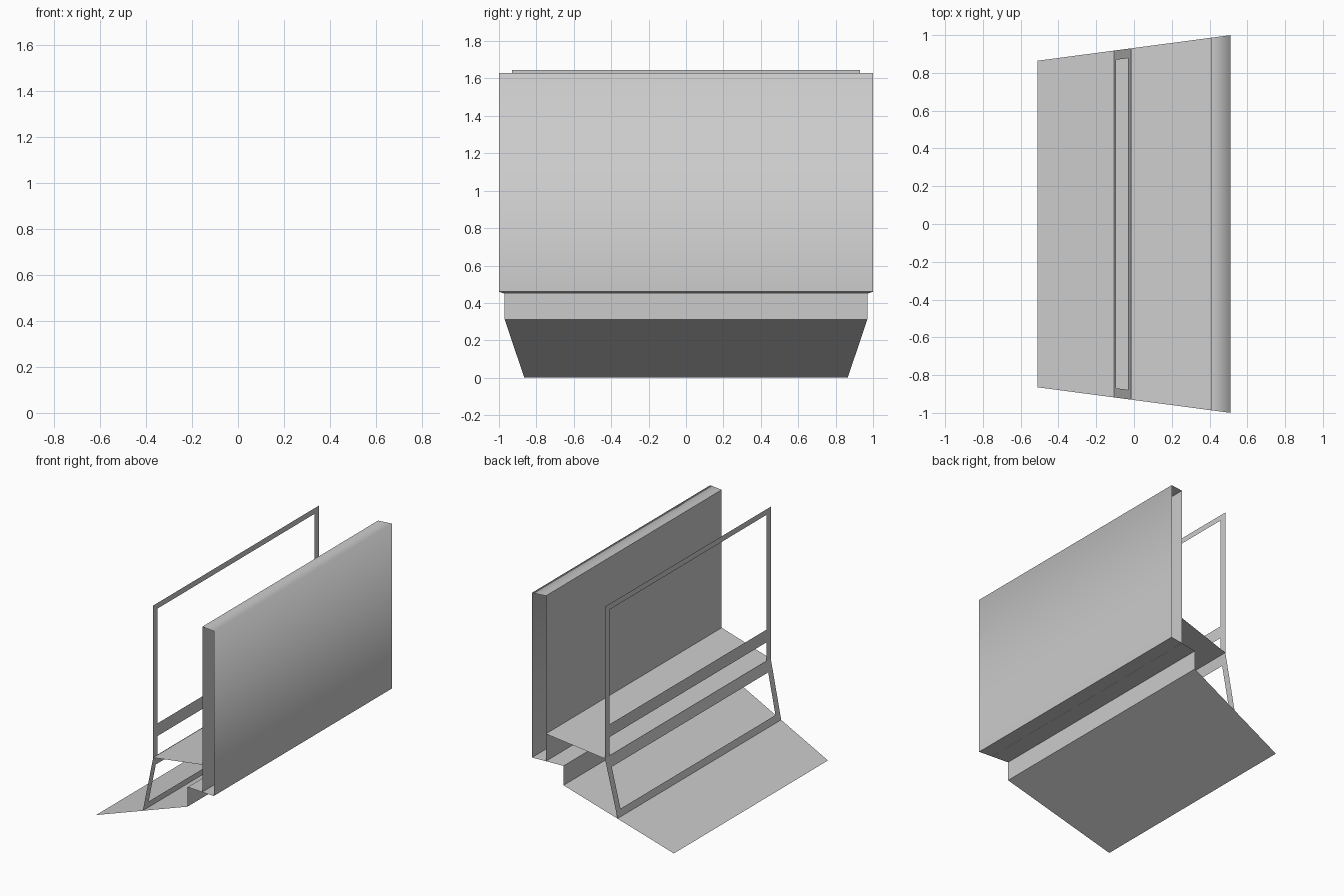
import bpy, bmesh

if "Cube" in bpy.data.objects:
    bpy.data.objects.remove(bpy.data.objects["Cube"])


def half_width(x):
    """The whole plan tapers evenly from the back (+x) to the front (-x)."""
    return 0.932 + x * 0.1325


def build(name, quads, smooth=False):
    """Make one object from quads, welding shared corners."""
    mesh = bpy.data.meshes.new(name)
    bm = bmesh.new()
    for q in quads:
        bm.faces.new([bm.verts.new(p) for p in q]).smooth = smooth
    bmesh.ops.remove_doubles(bm, verts=bm.verts, dist=1e-5)
    bm.to_mesh(mesh)
    bm.free()
    ob = bpy.data.objects.new(name, mesh)
    bpy.context.collection.objects.link(ob)
    return ob


def sheet(name, profile, smooth=False):
    """Sweep an (x, z) profile across the tapered width, ends open."""
    quads = []
    for (xa, za), (xb, zb) in zip(profile, profile[1:]):
        wa, wb = half_width(xa), half_width(xb)
        quads.append([(xa, -wa, za), (xa, wa, za), (xb, wb, zb), (xb, -wb, zb)])
    return build(name, quads, smooth)


def frame(name, bottom, top, levels, rail=0.05):
    """Flat frame: levels alternate solid bar / opening from bottom to top (0-1)."""
    def pt(t, side, inset):
        x = bottom[0] + (top[0] - bottom[0]) * t
        z = bottom[1] + (top[1] - bottom[1]) * t
        return (x, side * (half_width(x) - inset), z)
    quads = []
    for i, (a, b) in enumerate(zip(levels, levels[1:])):
        for s in (-1, 1):
            q = [pt(a, s, 0), pt(a, s, rail), pt(b, s, rail), pt(b, s, 0)]
            quads.append(q if s < 0 else q[::-1])
        if i % 2 == 0:
            quads.append([pt(a, -1, rail), pt(a, 1, rail), pt(b, 1, rail), pt(b, -1, rail)])
    return build(name, quads)


# Sloping floor and the riser behind it
sheet("sloped_floor", [(-0.51, 0.0), (0.283, 0.312)])
sheet("riser", [(0.283, 0.45), (0.283, 0.312)])

# Hollow rear wall: outer skin with cap, inner skin and underside
sheet("rear_outer_skin", [(0.51, 0.46), (0.51, 1.63), (0.41, 1.63)], smooth=True)
sheet("rear_inner_skin", [(0.41, 1.63), (0.41, 0.455)])
sheet("rear_underside", [(0.283, 0.45), (0.51, 0.46)])

# Shelf rising from the frame joint to the rear wall
sheet("shelf", [(-0.015, 0.565), (0.41, 0.65)])

# Upright frame with a cross bar, and leaning frame below it
z0, z1 = 0.565, 1.645
frame("upper_frame", (-0.015, z0), (-0.015, z1),
      [(z - z0) / (z1 - z0) for z in (z0, z0 + 0.003, 0.70, 0.79, 1.605, z1)])
frame("lower_frame", (-0.105, 0.16), (-0.015, z0), [0, 0.12, 0.82, 1])
